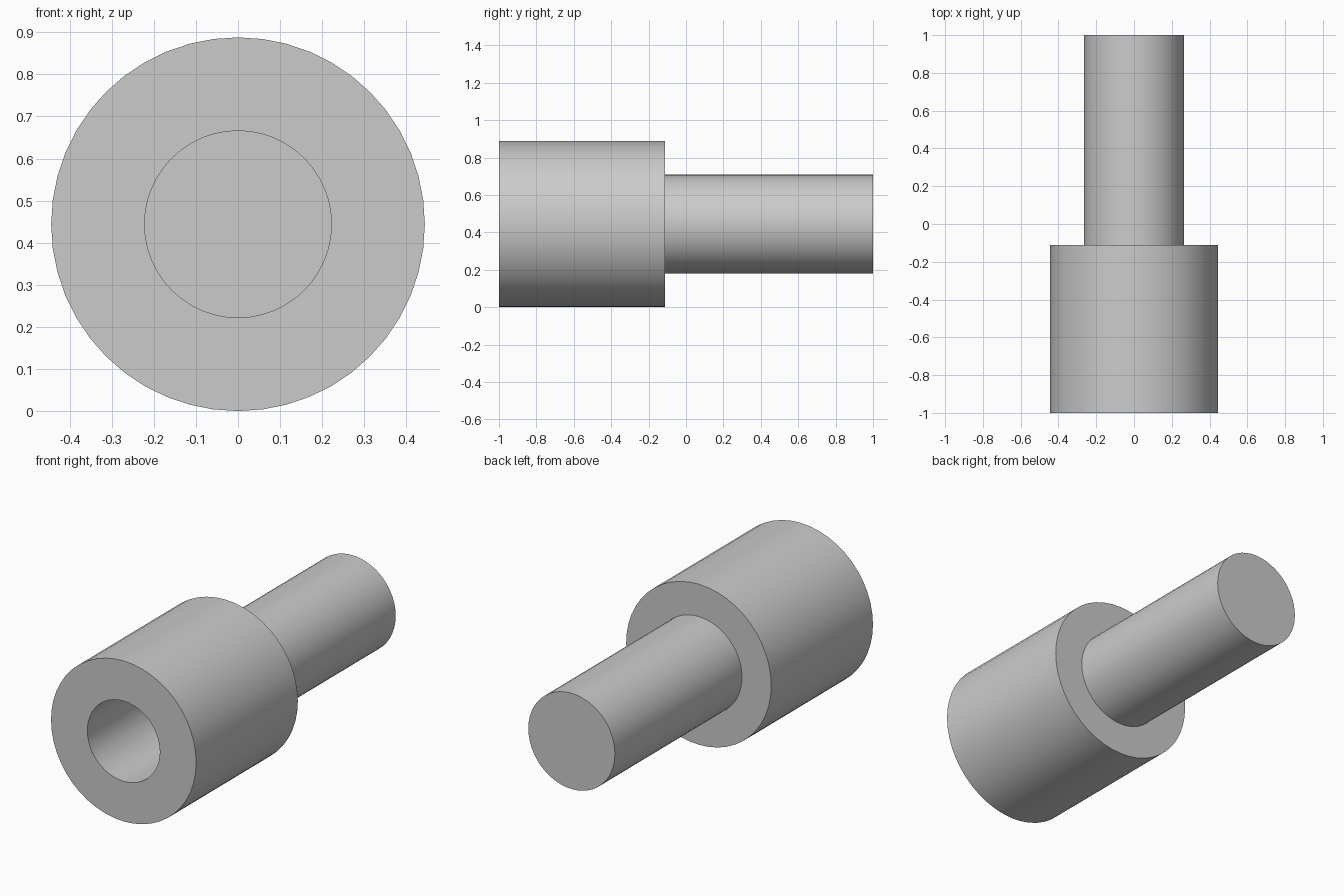
import bpy
import bmesh
import math
from mathutils import Matrix, Vector

cube = bpy.data.objects.get("Cube")
if cube:
    bpy.data.objects.remove(cube, do_unlink=True)

SIDES = 48
RADIUS = 0.444
BORE_RADIUS = 0.222
SHAFT_RADIUS = 0.265
FRONT, STEP, BACK = -1.0, -0.111, 1.0

grey = bpy.data.materials.new("plain grey")
grey.use_nodes = True
colour = (0.6, 0.6, 0.6, 1.0)
grey.diffuse_color = colour
grey.node_tree.nodes["Principled BSDF"].inputs["Base Color"].default_value = colour


def turned_part(name, profile):
    """Spin a (radius, y) profile about the lengthwise axis."""
    bm = bmesh.new()
    verts = [bm.verts.new((r, y, RADIUS)) for r, y in profile]
    edges = [bm.edges.new(pair) for pair in zip(verts, verts[1:])]
    axis_point = Vector((0, 0, RADIUS))
    bmesh.ops.spin(bm, geom=verts + edges, cent=axis_point, axis=(0, 1, 0),
                   angle=math.tau, steps=SIDES, use_merge=True)
    bmesh.ops.remove_doubles(bm, verts=bm.verts, dist=0.0001)
    bmesh.ops.recalc_face_normals(bm, faces=bm.faces)
    mesh = bpy.data.meshes.new(name)
    bm.to_mesh(mesh)
    bm.free()
    mesh.materials.append(grey)
    obj = bpy.data.objects.new(name, mesh)
    bpy.context.collection.objects.link(obj)
    bpy.ops.object.select_all(action="DESELECT")
    obj.select_set(True)
    bpy.context.view_layer.objects.active = obj
    bpy.ops.object.shade_smooth_by_angle(angle=math.radians(30))
    return obj


# One turned solid: blind bore, wide collar, shoulder and solid shaft
turned_part("bored_collar_and_shaft", [
    (0, STEP),
    (BORE_RADIUS, STEP),
    (BORE_RADIUS, FRONT),
    (RADIUS, FRONT),
    (RADIUS, STEP),
    (SHAFT_RADIUS, STEP),
    (SHAFT_RADIUS, BACK),
    (0, BACK),
])
